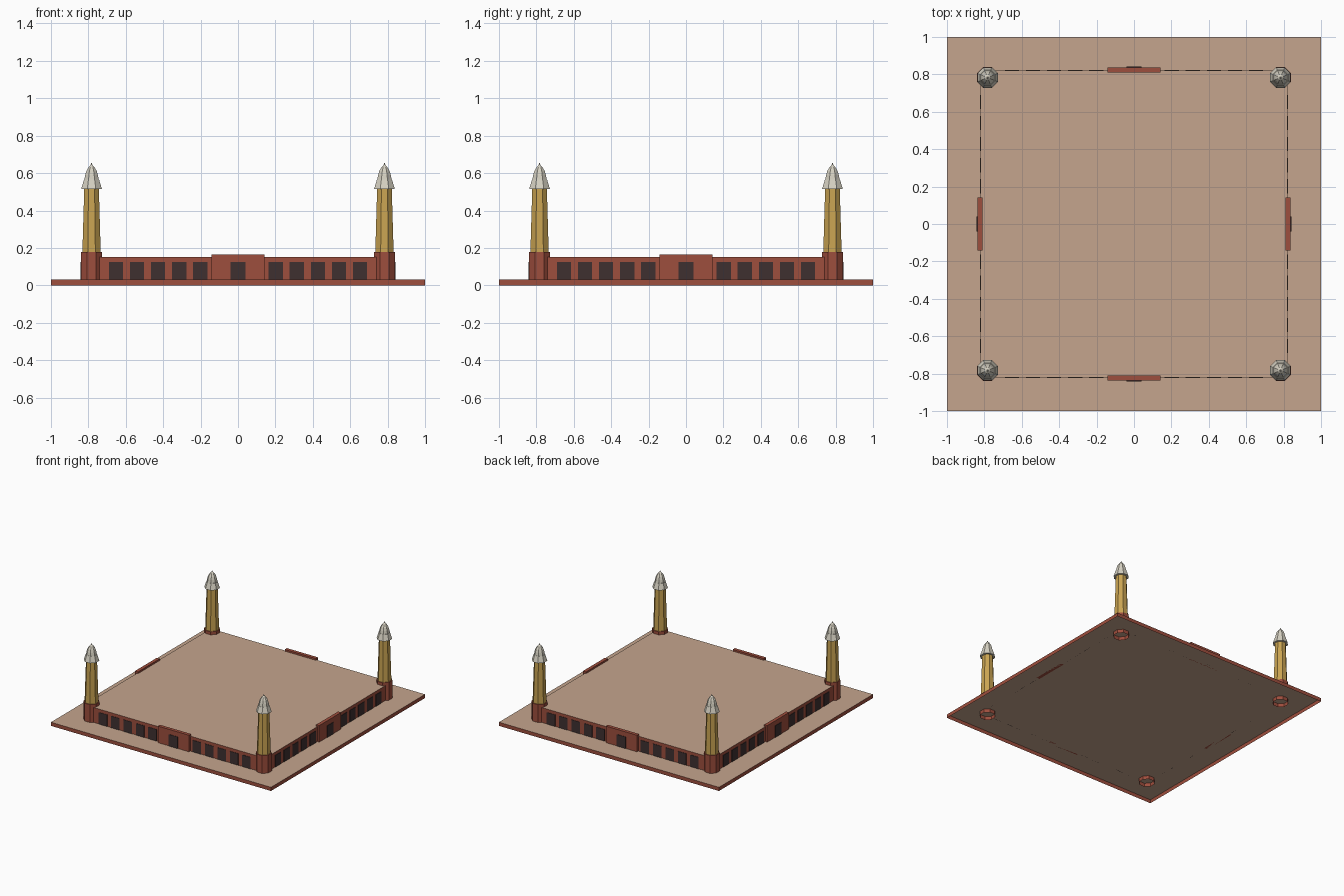
import bpy, bmesh, math
from mathutils import Matrix

if "Cube" in bpy.data.objects:
    bpy.data.objects.remove(bpy.data.objects["Cube"])


def lin(c):
    c /= 255
    return c / 12.92 if c <= 0.04045 else ((c + 0.055) / 1.055) ** 2.4


def material(name, r, g, b):
    m = bpy.data.materials.new(name)
    m.diffuse_color = (lin(r), lin(g), lin(b), 1)
    m.use_nodes = True
    m.node_tree.nodes["Principled BSDF"].inputs["Base Color"].default_value = m.diffuse_color
    return m


RED = material("red_sandstone", 158, 78, 61)
TAN = material("tan_paving", 197, 165, 141)
DARK = material("dark_opening", 62, 48, 48)
GOLD = material("ochre_stone", 202, 164, 82)
CREAM = material("pale_marble", 214, 209, 194)


def finish(name, bm, mats):
    bmesh.ops.recalc_face_normals(bm, faces=bm.faces[:])
    me = bpy.data.meshes.new(name)
    bm.to_mesh(me)
    bm.free()
    for m in mats:
        me.materials.append(m)
    ob = bpy.data.objects.new(name, me)
    bpy.context.collection.objects.link(ob)
    return ob


def add_box(bm, x0, x1, y0, y1, z0, z1, turn=0):
    mat = (Matrix.Rotation(turn, 4, 'Z')
           @ Matrix.Translation(((x0 + x1) / 2, (y0 + y1) / 2, (z0 + z1) / 2))
           @ Matrix.Diagonal((x1 - x0, y1 - y0, z1 - z0, 1)))
    return bmesh.ops.create_cube(bm, size=1, matrix=mat)["verts"]


def open_slab(name, half, z0, z1):
    """Bottomless box with red sides and a tan top."""
    bm = bmesh.new()
    add_box(bm, -half, half, -half, half, z0, z1)
    bm.normal_update()
    for f in bm.faces:
        f.material_index = 1 if f.normal.z > 0.5 else 0
    bmesh.ops.delete(bm, geom=[f for f in bm.faces if f.normal.z < -0.5],
                     context='FACES_ONLY')
    me = finish(name, bm, [RED, TAN]).data
    # keep the top facing outward
    top = [p for p in me.polygons if p.material_index == 1][0]
    if top.normal.z < 0:
        me.flip_normals()


def lathe(name, x, y, profile, mat, open_bottom=False):
    """Eight-sided tower section from (radius to flat, height) pairs."""
    bm = bmesh.new()
    k = 1 / math.cos(math.pi / 8)
    rings = []
    for r, z in profile:
        rings.append([bm.verts.new((x + r * k * math.cos((i + .5) * math.pi / 4),
                                    y + r * k * math.sin((i + .5) * math.pi / 4), z))
                      for i in range(8)])
    for a, b in zip(rings, rings[1:]):
        for i in range(8):
            j = (i + 1) % 8
            bm.faces.new((a[i], a[j], b[j], b[i]))
    bm.faces.new(rings[-1])
    if not open_bottom:
        bm.faces.new(rings[0][::-1])
    finish(name, bm, [mat])


# Ground platform and the broad flat-roofed hall
open_slab("platform", 1.0, 0.0, 0.03)
open_slab("hall", 0.82, 0.03, 0.152)

# Gates, doors and windows, repeated on the four sides
sides = {"front": 0, "right": 1, "back": 2, "left": 3}
for side, n in sides.items():
    turn = n * math.pi / 2
    bm = bmesh.new()
    add_box(bm, -0.142, 0.142, -0.838, -0.81, 0.03, 0.166, turn)
    finish(side + "_gate", bm, [RED])

    bm = bmesh.new()
    add_box(bm, -0.041, 0.041, -0.841, -0.836, 0.03, 0.126, turn)
    finish(side + "_door", bm, [DARK])

    bm = bmesh.new()
    for s in (-1, 1):
        for i in range(5):
            c = s * (0.202 + 0.1125 * i)
            add_box(bm, c - 0.038, c + 0.038, -0.823, -0.818, 0.03, 0.126, turn)
    finish(side + "_windows", bm, [DARK])

# Corner towers: base, tapering shaft, flared canopy, dome with point
for sx, sy, tag in ((-1, -1, "front_left"), (1, -1, "front_right"),
                    (-1, 1, "back_left"), (1, 1, "back_right")):
    x, y = sx * 0.783, sy * 0.783
    lathe("tower_base_" + tag, x, y, [(0.056, 0), (0.056, 0.177)], RED, True)
    lathe("tower_shaft_" + tag, x, y, [(0.049, 0.177), (0.039, 0.52)], GOLD)
    lathe("tower_canopy_" + tag, x, y, [(0.055, 0.516), (0.040, 0.566)], CREAM)
    lathe("tower_dome_" + tag, x, y,
          [(0.038, 0.566), (0.034, 0.59), (0.027, 0.613), (0.014, 0.634),
           (0.005, 0.643), (0.001, 0.655)], CREAM)
